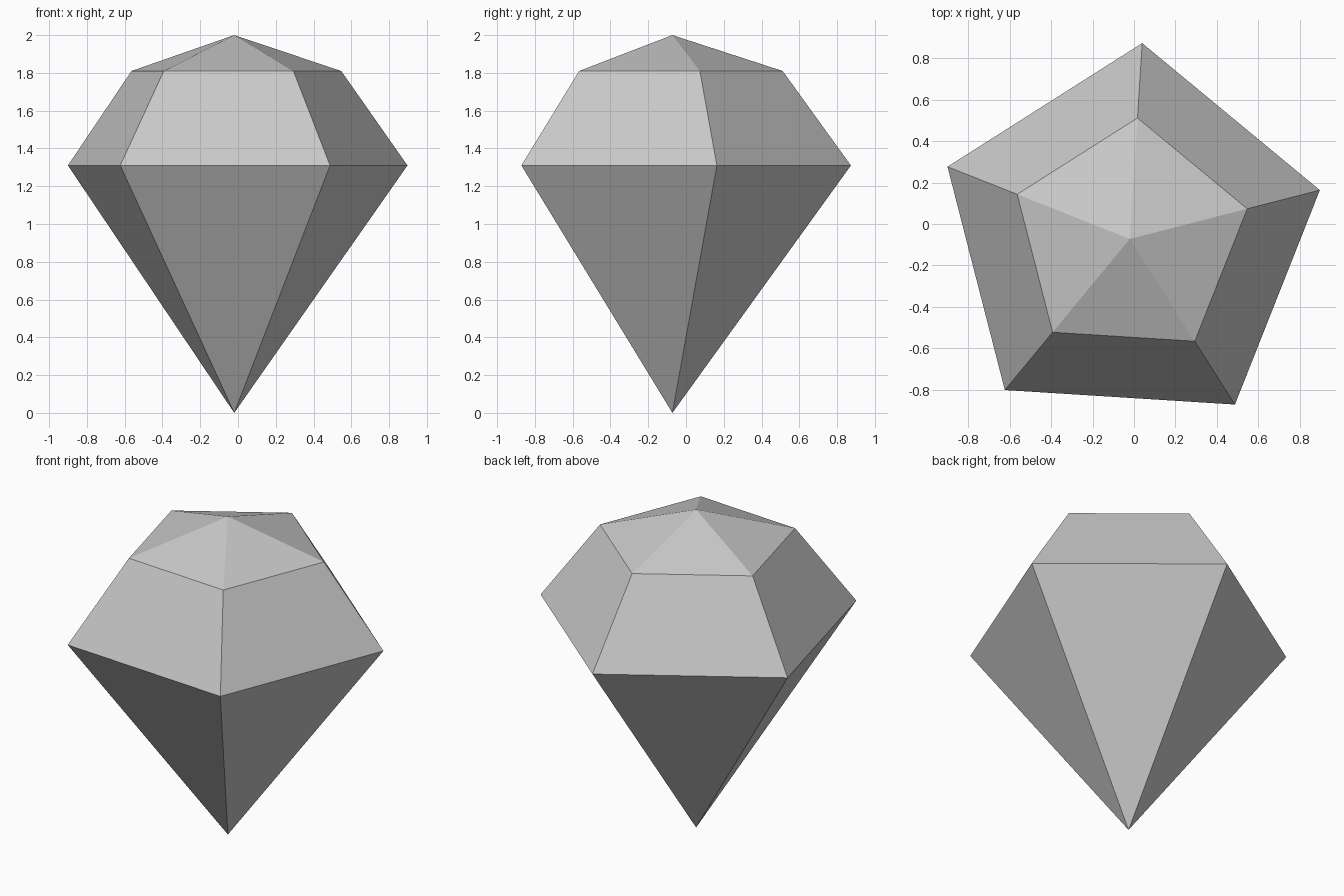
import bpy
import bmesh
import math

cube = bpy.data.objects.get("Cube")
if cube:
    bpy.data.objects.remove(cube, do_unlink=True)

SIDES = 5
CENTRE = (-0.02, -0.072)
TURN = math.radians(86.4)
# Facet levels from the bottom point to the top point: (radius, height)
LEVELS = [(0.0, 0.0), (0.947, 1.31), (0.585, 1.81), (0.0, 2.0)]

grey = bpy.data.materials.new("stone grey")
grey.use_nodes = True
colour = (0.58, 0.58, 0.58, 1.0)
grey.diffuse_color = colour
grey.node_tree.nodes["Principled BSDF"].inputs["Base Color"].default_value = colour


def add_ring(bm, radius, z):
    """A single point for zero radius, otherwise a regular pentagon."""
    count = SIDES if radius > 0 else 1
    return [bm.verts.new((CENTRE[0] + radius * math.cos(TURN + i * math.tau / SIDES),
                          CENTRE[1] + radius * math.sin(TURN + i * math.tau / SIDES), z))
            for i in range(count)]


# Cut gem: pointed base, sloped crown and shallow cap as one closed solid
bm = bmesh.new()
rings = [add_ring(bm, r, z) for r, z in LEVELS]
for low, high in zip(rings, rings[1:]):
    for i in range(SIDES):
        j = (i + 1) % SIDES
        corners = [low[i % len(low)], low[j % len(low)],
                   high[j % len(high)], high[i % len(high)]]
        bm.faces.new(list(dict.fromkeys(corners)))
bmesh.ops.recalc_face_normals(bm, faces=bm.faces)

mesh = bpy.data.meshes.new("gem")
bm.to_mesh(mesh)
bm.free()
mesh.materials.append(grey)
gem = bpy.data.objects.new("gem", mesh)
bpy.context.collection.objects.link(gem)
